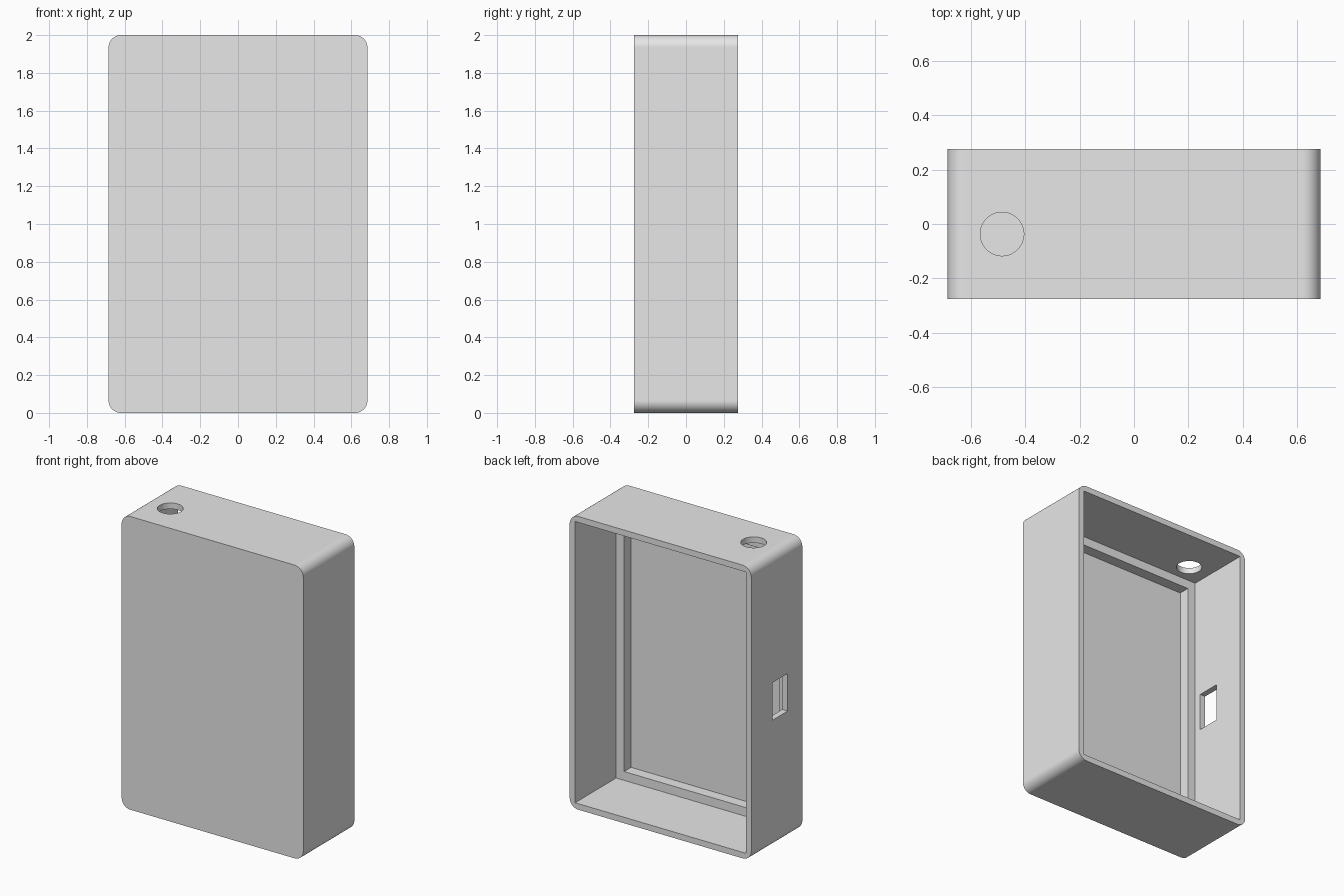
import bpy
import bmesh
from math import radians
from mathutils import Matrix, Vector

default = bpy.data.objects.get("Cube")
if default:
    bpy.data.objects.remove(default, do_unlink=True)

WIDTH, DEPTH, HEIGHT = 1.37, 0.55, 2.0
WALL, LEDGE = 0.041, 0.06
LEDGE_Y, FLOOR_Y = -0.167, -0.242
PORT_Y = -0.037


def finish(name, bm):
    mesh = bpy.data.meshes.new(name)
    bm.to_mesh(mesh)
    bm.free()
    obj = bpy.data.objects.new(name, mesh)
    bpy.context.collection.objects.link(obj)
    return obj


def box(name, low, high, radius=0):
    """Box between two corners, with optional rounding of the edges along y."""
    low, high = Vector(low), Vector(high)
    bm = bmesh.new()
    size = Matrix.Diagonal((*(high - low), 1))
    bmesh.ops.create_cube(bm, size=1, matrix=Matrix.Translation((low + high) / 2) @ size)
    if radius:
        edges = [e for e in bm.edges
                 if abs(e.verts[0].co.y - e.verts[1].co.y) > 0.1]
        bmesh.ops.bevel(bm, geom=edges, offset=radius, segments=14,
                        profile=0.5, affect='EDGES')
    return finish(name, bm)


def recess(name, margin, floor_y):
    """Rectangular cutter entering from the open back."""
    x = WIDTH / 2 - margin
    return box(name, (-x, floor_y, margin), (x, DEPTH, HEIGHT - margin))


def cut(target, cutter):
    mod = target.modifiers.new(cutter.name, 'BOOLEAN')
    mod.operation = 'DIFFERENCE'
    mod.solver = 'EXACT'
    mod.object = cutter
    cutter.hide_render = True
    bpy.context.view_layer.objects.active = target
    bpy.ops.object.modifier_apply(modifier=mod.name)
    bpy.data.objects.remove(cutter, do_unlink=True)


# Outer shell with rounded corners
case = box("case_shell", (-WIDTH / 2, -DEPTH / 2, 0),
           (WIDTH / 2, DEPTH / 2, HEIGHT), radius=0.065)

# Main cavity, then the smaller, deeper recess that leaves a ledge
cut(case, recess("cavity_cutter", WALL, LEDGE_Y))
cut(case, recess("panel_cutter", WALL + LEDGE, FLOOR_Y))

# Rectangular port in the right wall
side = -WIDTH / 2
cut(case, box("port_cutter", (side - 0.1, PORT_Y - 0.081, 0.872),
              (side + 0.1, PORT_Y + 0.081, 1.128)))

# Round hole in the top wall
bm = bmesh.new()
bmesh.ops.create_cone(bm, cap_ends=True, segments=64, radius1=0.08, radius2=0.08,
                      depth=0.2, matrix=Matrix.Translation((-0.485, PORT_Y, HEIGHT)))
cut(case, finish("hole_cutter", bm))

# Plain grey plastic
grey = bpy.data.materials.new("grey_plastic")
grey.use_nodes = True
grey.diffuse_color = (0.8, 0.8, 0.8, 1)
grey.node_tree.nodes["Principled BSDF"].inputs["Base Color"].default_value = (0.8, 0.8, 0.8, 1)
case.data.materials.clear()
case.data.materials.append(grey)

# Smooth the curved faces and keep the flats flat
bpy.ops.object.select_all(action='DESELECT')
case.select_set(True)
bpy.context.view_layer.objects.active = case
bpy.ops.object.shade_smooth_by_angle(angle=radians(30))
weighted = case.modifiers.new("flat_faces", 'WEIGHTED_NORMAL')
weighted.keep_sharp = True
